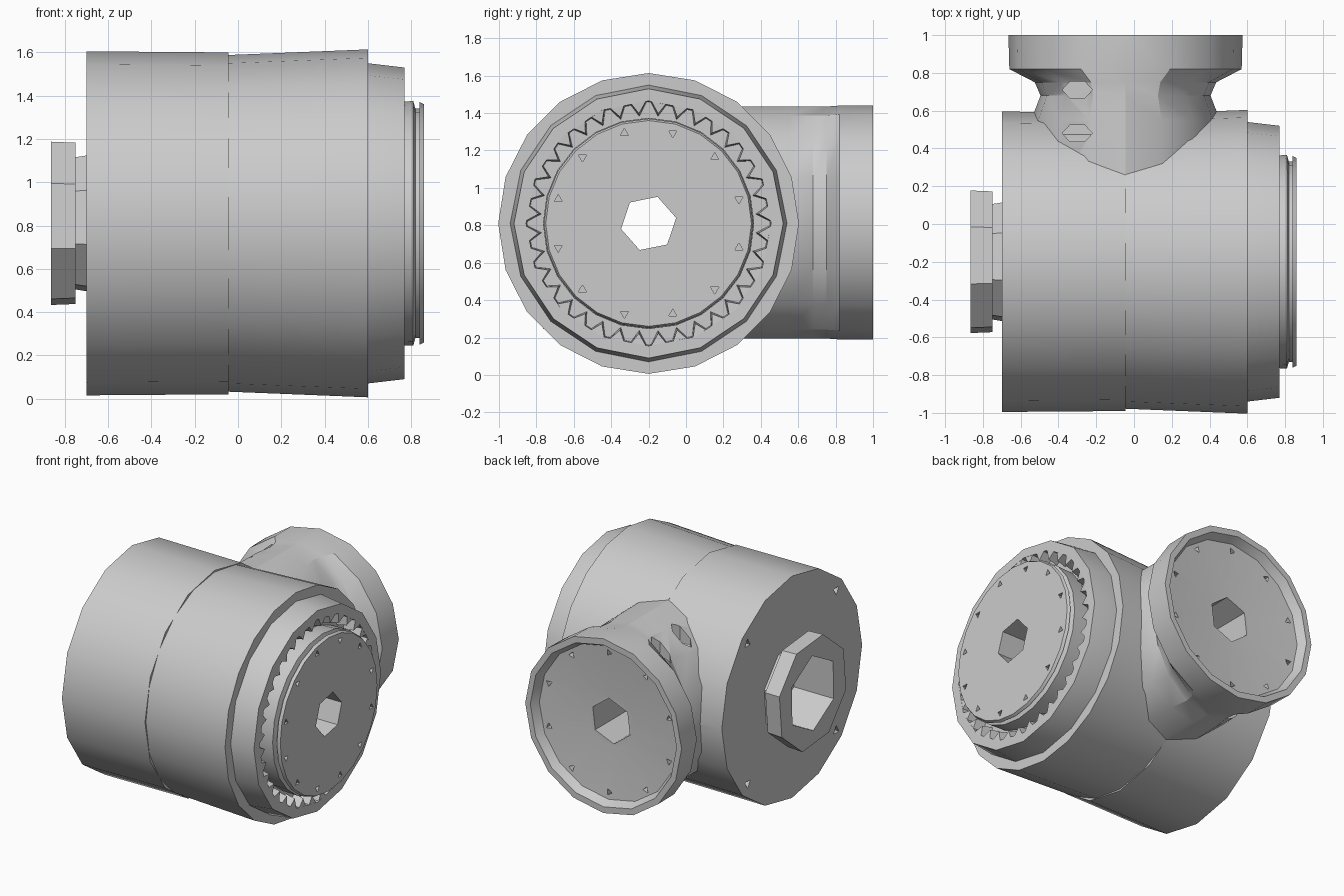
import bpy, bmesh, math
from mathutils import Vector

if "Cube" in bpy.data.objects:
    bpy.data.objects.remove(bpy.data.objects["Cube"], do_unlink=True)

metal = bpy.data.materials.new("grey metal")
metal.use_nodes = True
GREY = (0.6, 0.6, 0.6, 1)
metal.diffuse_color = GREY
metal.node_tree.nodes["Principled BSDF"].inputs["Base Color"].default_value = GREY

MAIN = Vector((0, -0.2, 0.81))       # axis of the motor body, along x
BRANCH = Vector((-0.045, 0, 0.815))  # axis of the output branch, along y


def place(axis, d, u, v):
    """Point at distance d along the axis, offset by u and v across it."""
    if axis == "x":
        return MAIN + Vector((d, u, v))
    if axis == "y":
        return BRANCH + Vector((u, d, v))
    return Vector((u, v, d))


def finish(name, bm):
    bmesh.ops.recalc_face_normals(bm, faces=bm.faces)
    mesh = bpy.data.meshes.new(name)
    bm.to_mesh(mesh)
    bm.free()
    mesh.materials.append(metal)
    obj = bpy.data.objects.new(name, mesh)
    bpy.context.collection.objects.link(obj)
    return obj


def add_loft(bm, axis, rings, sides, centre=(0, 0), turn=0.0):
    """Capped loft through rings of (distance, radius across, radius up)."""
    loops = []
    for ring in rings:
        d, ru, rv = ring if len(ring) == 3 else (ring[0], ring[1], ring[1])
        loops.append([bm.verts.new(place(axis, d,
                      centre[0] + ru * math.cos(turn + math.tau * i / sides),
                      centre[1] + rv * math.sin(turn + math.tau * i / sides)))
                      for i in range(sides)])
    for a, b in zip(loops, loops[1:]):
        for i in range(sides):
            j = (i + 1) % sides
            bm.faces.new((a[i], a[j], b[j], b[i]))
    bm.faces.new(loops[0])
    bm.faces.new(loops[-1])


def loft(name, axis, rings, sides, **options):
    bm = bmesh.new()
    add_loft(bm, axis, rings, sides, **options)
    return finish(name, bm)


def hole_ring(axis, start, end, radius, count, size):
    """Cutter for a circle of three-sided screw holes."""
    bm = bmesh.new()
    for i in range(count):
        a = math.tau * (i + 0.5) / count
        add_loft(bm, axis, [(start, size), (end, size)], 3, turn=a * 2,
                 centre=(radius * math.cos(a), radius * math.sin(a)))
    return finish("hole_cutter", bm)


def cut(objects, cutter):
    cutter.hide_render = True
    for obj in objects:
        mod = obj.modifiers.new("cut", "BOOLEAN")
        mod.operation = "DIFFERENCE"
        mod.solver = "EXACT"
        mod.object = cutter
        bpy.context.view_layer.objects.active = obj
        bpy.ops.object.modifier_apply(modifier=mod.name)
    bpy.data.objects.remove(cutter, do_unlink=True)


# Motor housing in two halves that meet at a seam
left_half = loft("rear_housing", "x", [(-0.7, 0.795), (-0.045, 0.79)], 16)
right_half = loft("front_housing", "x", [(-0.045, 0.778), (0.6, 0.804)], 20)

# Collar with a recessed groove around the output disc
collar = loft("front_collar", "x", [(0.58, 0.74), (0.6, 0.74), (0.77, 0.72),
              (0.77, 0.655), (0.69, 0.65)], 16)
disc = loft("output_disc", "x", [(0.67, 0.56), (0.81, 0.565), (0.82, 0.53),
            (0.84, 0.53), (0.84, 0.56), (0.86, 0.55)], 24)

# Rear hub with a stepped neck
hub = loft("rear_hub", "x", [(-0.69, 0.33), (-0.75, 0.32), (-0.75, 0.39),
           (-0.865, 0.395)], 8, turn=0.3)

# Waisted side branch with a dished, rimmed end
branch = loft("side_branch", "y", [(0.15, 0.52, 0.62), (0.55, 0.5, 0.62),
              (0.68, 0.45, 0.62), (0.75, 0.48, 0.62), (0.82, 0.615, 0.625),
              (1.0, 0.62, 0.625), (1.0, 0.58), (0.94, 0.55), (0.91, 0.18)], 16)

# Ring of pointed teeth inside the collar groove
bm = bmesh.new()
TEETH = 36
for i in range(TEETH):
    def corner(d, r, step):
        a = math.tau * (i + step) / TEETH
        return bm.verts.new(place("x", d, r * math.cos(a), r * math.sin(a)))
    base = [corner(0.69, 0.66, 0.05), corner(0.69, 0.66, 0.95),
            corner(0.69, 0.575, 0.5)]
    top = [corner(0.77, 0.66, 0.1), corner(0.77, 0.66, 0.9),
           corner(0.765, 0.59, 0.5)]
    bm.faces.new(base)
    bm.faces.new(top)
    for k in range(3):
        m = (k + 1) % 3
        bm.faces.new((base[k], base[m], top[m], top[k]))
teeth = finish("groove_teeth", bm)

# Bores through the body, hub and branch
cut([left_half, right_half, collar, disc],
    loft("bore_cutter", "x", [(-1, 0.15), (1, 0.15)], 6, turn=0.2))
cut([left_half, hub],
    loft("hub_cutter", "x", [(-1, 0.27), (-0.55, 0.27)], 6, turn=0.5))
cut([left_half, right_half, branch],
    loft("branch_cutter", "y", [(-0.2, 0.16), (1.1, 0.16)], 6, turn=0.4))

# Screw holes on the disc, the branch end and the rear cap
cut([disc], hole_ring("x", 0.8, 0.9, 0.5, 12, 0.025))
cut([branch], hole_ring("y", 0.85, 1.1, 0.5, 10, 0.025))
cut([left_half], hole_ring("x", -0.8, -0.64, 0.71, 4, 0.035))

# Two sockets on the upper side of the branch
for y in (0.48, 0.71):
    cut([branch], loft("socket_cutter", "z", [(1.2, 0.08, 0.05), (1.5, 0.08, 0.05)],
                       6, centre=(-0.3, y)))

# Smooth rounded sides, sharp rims
bpy.ops.object.select_all(action="DESELECT")
for obj in (left_half, right_half, collar, disc, branch):
    obj.select_set(True)
bpy.context.view_layer.objects.active = left_half
bpy.ops.object.shade_smooth_by_angle(angle=math.radians(26))
